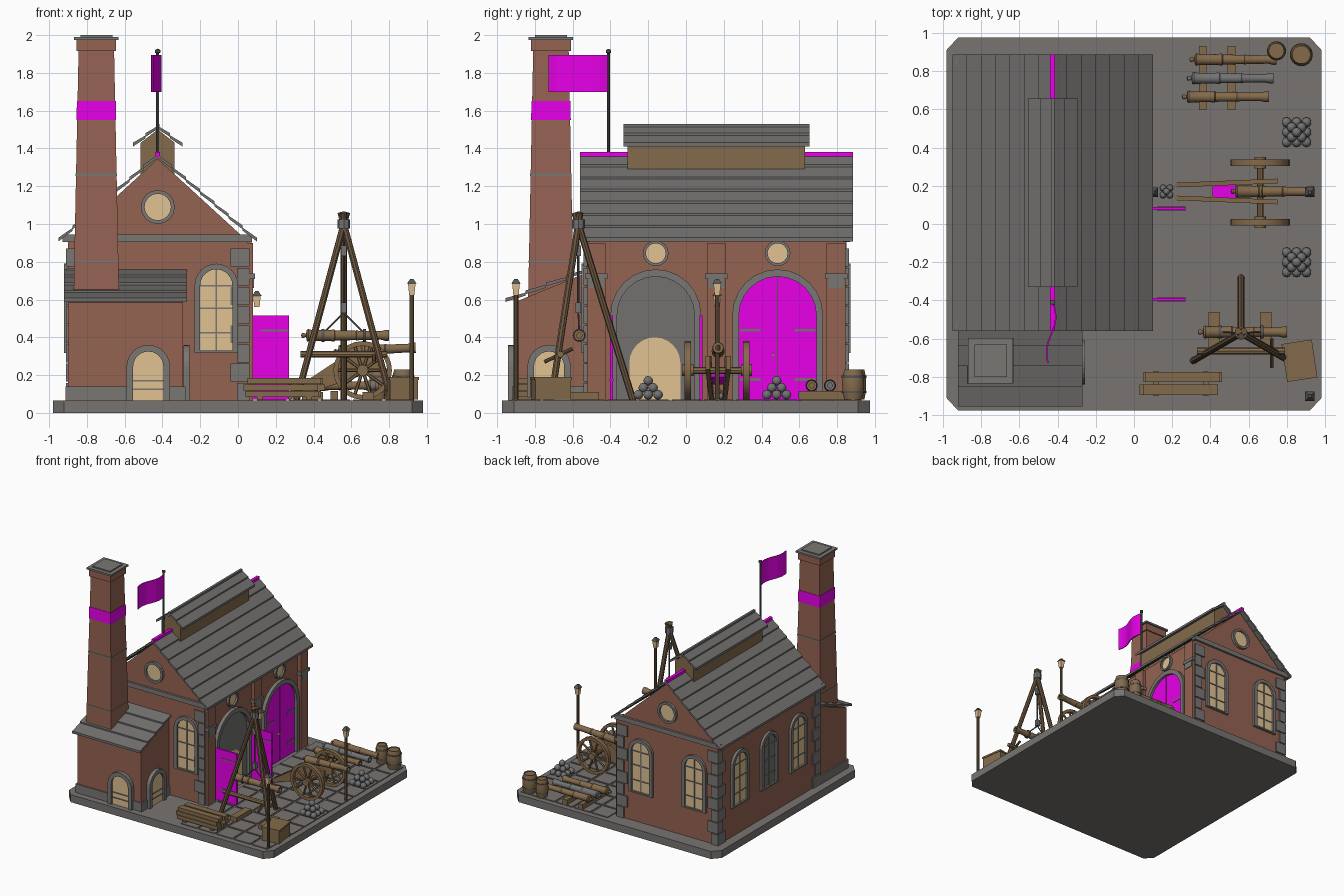
import bpy, bmesh, math
from mathutils import Vector, Matrix

if "Cube" in bpy.data.objects:
    bpy.data.objects.remove(bpy.data.objects["Cube"])

def material(name, *rgb):
    m = bpy.data.materials.new(name)
    m.use_nodes = True
    m.diffuse_color = (*rgb, 1)
    m.node_tree.nodes["Principled BSDF"].inputs["Base Color"].default_value = (*rgb, 1)
    return m

BRICK = material("brick", .30, .125, .085)
STONE = material("stone", .19, .185, .175)
SLATE = material("slate", .17, .165, .16)
PAVING = material("paving", .185, .175, .165)
WOOD = material("wood", .23, .145, .07)
DARKWOOD = material("dark wood", .15, .095, .05)
IRON = material("iron", .09, .09, .09)
STEEL = material("steel", .17, .17, .175)
GLOW = material("warm glass", .75, .54, .29)
PINK = material("magenta", .8, 0, .8)
BRONZE = WOOD
ROUND = []

def finish(name, bm, mat, smooth=False):
    bmesh.ops.recalc_face_normals(bm, faces=bm.faces)
    me = bpy.data.meshes.new(name)
    bm.to_mesh(me)
    bm.free()
    ob = bpy.data.objects.new(name, me)
    me.materials.append(mat)
    bpy.context.collection.objects.link(ob)
    if smooth:
        ROUND.append(ob)

def box(name, x, y, z, mat, turn=0):
    bm = bmesh.new()
    mid = Vector((sum(x) / 2, sum(y) / 2, sum(z) / 2))
    size = Matrix.Diagonal((x[1] - x[0], y[1] - y[0], z[1] - z[0], 1))
    bmesh.ops.create_cube(bm, size=1, matrix=Matrix.Translation(mid) @ Matrix.Rotation(turn, 4, 'Z') @ size)
    finish(name, bm, mat)

def along(p, q):
    p, q = Vector(p), Vector(q)
    return Matrix.Translation(p) @ (q - p).to_track_quat('Z', 'Y').to_matrix().to_4x4(), (q - p).length

def rod(name, p, q, r, mat, seg=8):
    M, length = along(p, q)
    bm = bmesh.new()
    bmesh.ops.create_cone(bm, cap_ends=True, segments=seg, radius1=r, radius2=r, depth=length,
                          matrix=M @ Matrix.Translation((0, 0, length / 2)))
    finish(name, bm, mat, seg > 6)

def stack(name, x, y, z0, z1, h0, h1, mat):
    # square tapering block with half widths h0 below and h1 above
    bm = bmesh.new()
    M = Matrix.Translation((x, y, (z0 + z1) / 2)) @ Matrix.Rotation(math.pi / 4, 4, 'Z')
    bmesh.ops.create_cone(bm, cap_ends=True, segments=4, radius1=h0 * 2 ** .5, radius2=h1 * 2 ** .5, depth=z1 - z0, matrix=M)
    finish(name, bm, mat)

def lathe(name, profile, p, q, mat, seg=14):
    # profile holds (radius, distance from p towards q)
    bm = bmesh.new()
    vs = [bm.verts.new((r, 0, t)) for r, t in profile]
    es = [bm.edges.new(e) for e in zip(vs, vs[1:])]
    bmesh.ops.spin(bm, geom=vs + es, cent=(0, 0, 0), axis=(0, 0, 1), angle=math.tau, steps=seg)
    bmesh.ops.remove_doubles(bm, verts=bm.verts, dist=1e-4)
    bm.transform(along(p, q)[0])
    finish(name, bm, mat, True)

def prism(name, pts, y0, y1, mat, M=Matrix(), hole=None):
    # outline in local xz, extruded along local y; optional matching inner outline
    bm = bmesh.new()
    outer = [bm.verts.new((x, y0, z)) for x, z in pts]
    if hole:
        inner = [bm.verts.new((x, y0, z)) for x, z in hole]
        n = len(pts)
        faces = [bm.faces.new((outer[i], outer[(i + 1) % n], inner[(i + 1) % n], inner[i])) for i in range(n)]
    else:
        faces = [bm.faces.new(outer)]
    new = bmesh.ops.extrude_face_region(bm, geom=faces)["geom"]
    bmesh.ops.translate(bm, vec=(0, y1 - y0, 0), verts=[v for v in new if isinstance(v, bmesh.types.BMVert)])
    bm.transform(M)
    finish(name, bm, mat)

def arch(c, half, base, top, seg=12):
    spring = top - half
    return [(c - half, base)] + [(c - half * math.cos(math.pi * i / seg), spring + half * math.sin(math.pi * i / seg))
                                 for i in range(seg + 1)] + [(c + half, base)]

def disc(c, z, r, seg=16):
    return [(c + r * math.cos(math.tau * i / seg), z + r * math.sin(math.tau * i / seg)) for i in range(seg)]

def wall(x, y, deg):
    return Matrix.Translation((x, y, 0)) @ Matrix.Rotation(math.radians(deg), 4, 'Z')

X0, X1, Y0, Y1, CX, G = -.90, .05, -.53, .85, -.425, .065
FRONT, RIGHT, BACK, LEFT = wall(0, Y0, 0), wall(X1, 0, 90), wall(0, Y1, 180), wall(X0, 0, -90)
UP = Matrix(((1, 0, 0, 0), (0, 0, 1, 0), (0, -1, 0, 0), (0, 0, 0, 1)))  # plan outline, extruded upward

def arched_window(name, c, M, half=.085, base=.33, top=.76, rim=.03, pane=GLOW, bars=(.42, .55, .67), mullion=True):
    prism(name + "_surround", arch(c, half + rim, max(base - .012, G), top + rim), -.022, .01, STONE, M, arch(c, half, base, top))
    prism(name + "_pane", arch(c, half, base, top), -.006, .01, pane, M)
    for z in bars:
        prism(name + "_bar", [(c - half, z), (c + half, z), (c + half, z + .008), (c - half, z + .008)], -.012, 0, STONE, M)
    if mullion:
        prism(name + "_mullion", [(c - .005, base), (c + .005, base), (c + .005, top), (c - .005, top)], -.012, 0, STONE, M)

def round_window(name, c, z, r, M):
    prism(name + "_ring", disc(c, z, r), -.022, .01, STONE, M, disc(c, z, r * .78))
    prism(name + "_pane", disc(c, z, r * .78), -.006, .01, GLOW, M)

def courses(name, top, low, n, y0, y1, M=Matrix()):
    # overlapping slate rows running down a slope
    a, b = Vector(top), Vector(low)
    for i in range(n):
        p, q = a.lerp(b, i / n), a.lerp(b, (i + 1) / n)
        prism(name, [(p.x, p.y + .004), (q.x, q.y + .016), (q.x, q.y - .004), (p.x, p.y - .012)], y0, y1, SLATE, M)

# base and paving
prism("base", [(-.98, -.91), (-.92, -.975), (.92, -.975), (.98, -.91), (.98, .91), (.92, .975), (-.92, .975), (-.98, .91)],
      0, -G, PAVING, UP)
for i in range(5):
    for j in range(11):
        x, y = .1 + .17 * i, -.925 + .17 * j
        box("paving_slab", (x, min(x + .153, .93)), (y, y + .153), (G - .01, .072), PAVING)

# main hall with stone corners and gables
prism("hall", [(X0, G), (X1, G), (X1, .91), (CX, 1.345), (X0, .91)], Y0, Y1, BRICK)
for side in (-1, 1):
    courses("hall_roof", (CX, 1.362), (CX + side * .525, .912), 7, -.56, .885)
box("ridge_cap", (CX - .013, CX + .013), (-.56, .885), (1.355, 1.38), PINK)
for y in (Y0, Y1):
    box("gable_cornice", (-.93, .075), (y - .018, y + .018), (.905, .945), STONE)
    for x, s in ((X0, 1), (X1, -1)):
        for k in range(8):
            w, d = (.09, .055) if k % 2 else (.055, .09)
            t = 1 if y == Y0 else -1
            xs, ys = sorted((x - s * .01, x + s * w)), sorted((y - t * .012, y + t * d))
            box("corner_stone", xs, ys, (G + k * .1015, G + k * .1015 + .094), STONE)
for M, m in ((FRONT, CX), (BACK, -CX)):
    round_window("gable_window", m, 1.09, .09, M)
arched_window("front_window", -.115, FRONT)
for x in (.17, .68):
    arched_window("back_window", x, BACK)
for y, pane in ((-.56, GLOW), (-.16, SLATE), (.24, GLOW)):
    arched_window("side_window", y, LEFT, pane=pane)

# two arched gateways on the yard side, one closed and one open
for y in (-.16, .485):
    prism("gate_surround", arch(y, .24, G, .76), -.03, .01, STONE, RIGHT, arch(y, .205, G, .722))
    round_window("gate_round_window", y, .845, .068, RIGHT)
prism("closed_gate", arch(.485, .205, G, .722), -.01, .01, PINK, RIGHT)
box("gate_gap", (X1, X1 + .013), (.482, .487), (G, .72), IRON)
box("gate_handle", (X1, X1 + .025), (.455, .465), (.295, .315), GLOW)
for z in (.17, .43):
    for y in (.285, .575):
        box("gate_strap", (X1, X1 + .015), (y, y + .11), (z, z + .014), STEEL)
prism("open_gateway", arch(-.16, .205, G, .722), -.005, .01, SLATE, RIGHT)
prism("furnace_glow", arch(-.165, .135, G, .40), -.012, .01, GLOW, RIGHT)
for y in (-.395, .08):
    box("open_gate_leaf", (X1, .27), (y - .008, y + .008), (.07, .515), PINK)
    for z in (.17, .43):
        box("leaf_strap", (.12, .268), (y - .011, y + .011), (z, z + .012), STEEL)
for y in (-.475, .16, .795):
    box("pilaster", (X1, .08), (y - .05, y + .05), (G, .90), BRICK)
    box("pilaster_capital", (X1, .09), (y - .06, y + .06), (.71, .737), STONE)
    box("pilaster_corbel", (X1, .085), (y - .04, y + .04), (.66, .71), STONE)

# roof lantern
prism("lantern_body", [(-.515, 1.25), (-.335, 1.25), (-.335, 1.43), (CX, 1.50), (-.515, 1.43)], -.31, .63, WOOD)
for side in (-1, 1):
    courses("lantern_roof", (CX, 1.515), (CX + side * .13, 1.415), 2, -.33, .655)
box("lantern_ridge", (CX - .01, CX + .01), (-.33, .655), (1.505, 1.53), SLATE)

# lean-to annex
AX = wall(-.29, 0, 90)
prism("annex", [(-.91, G), (Y0, G), (Y0, .74), (-.91, .585)], 0, .61, BRICK, AX)
prism("annex_plinth", [(-.92, G), (Y0, G), (Y0, .14), (-.92, .14)], -.012, .622, STONE, AX)
courses("annex_roof", (Y0, .755), (-.955, .592), 4, -.02, .63, AX)
arched_window("annex_front_opening", -.475, wall(0, -.92, 0), .08, G, .325, .035, bars=(.12, .165), mullion=False)
arched_window("annex_side_opening", -.725, wall(-.278, 0, 90), .08, G, .325, .035, bars=(.12, .165), mullion=False)

# chimney
for name, z0, z1, h0, h1, mat in (
        ("shaft", .5, 1.92, .123, .094, BRICK), ("band", 1.55, 1.65, .105, .103, PINK),
        ("lower_string", .795, .807, .119, .119, STONE), ("upper_string", 1.255, 1.267, .11, .11, STONE),
        ("crown", 1.915, 1.98, .105, .105, BRICK), ("cap", 1.975, 1.99, .118, .118, STONE),
        ("flue", 1.99, 2.0, .085, .085, STONE)):
    stack("chimney_" + name, -.75, -.715, z0, z1, h0, h1, mat)

# flag
rod("flag_pole", (CX, -.41, 1.36), (CX, -.41, 1.91), .008, IRON)
lathe("flag_finial", [(0, 0), (.014, .007), (.014, .021), (0, .028)], (CX, -.41, 1.90), (CX, -.41, 2), IRON)
wave = [(CX + .018 * math.sin(i * .75) - .003 * i, -.415 - .039 * i) for i in range(9)]
prism("flag", wave + [(x + .008, y) for x, y in reversed(wave)], -1.70, -1.895, PINK, UP)

def gun(name, p, q, r, mat):
    # breech at p, muzzle at q
    L = (Vector(q) - Vector(p)).length
    shape = [(0, -.06), (.4, -.05), (.45, -.03), (.25, 0), (1, .01), (1.12, .03), (1, .05), (.95, .3), (1.05, .31), (1.05, .34),
             (.9, .35), (.82, .6), (.92, .61), (.8, .64), (.75, .9), (.98, .96), (.92, 1), (.45, 1), (.45, .9), (0, .9)]
    lathe(name, [(a * r, t * L) for a, t in shape], p, q, mat)

# gun barrels on a rack
for x in (.36, .51):
    box("rack_beam", (x - .02, x + .02), (.595, .93), (.07, .115), WOOD)
for x, y, mat in ((.315, .86, BRONZE), (.3, .762, STEEL), (.275, .665, BRONZE)):
    gun("rack_gun", (x, y, .145), (x + .43, y, .145), .029, mat)

# field gun
gun("field_gun", (.53, .17, .325), (.94, .17, .345), .031, BRONZE)
rod("axle", (.66, -.02, .225), (.66, .35, .225), .018, WOOD)
for y in (.01, .32):
    lathe("wheel_rim", [(.13, -.017), (.155, -.017), (.155, .017), (.13, .017), (.13, -.017)], (.66, y, .225), (.66, y + 1, .225), WOOD, 24)
    rod("wheel_hub", (.66, y - .03, .225), (.66, y + .03, .225), .03, WOOD, seg=12)
    for k in range(10):
        a = math.tau * k / 10
        rod("spoke", (.66, y, .225), (.66 + .135 * math.cos(a), y, .225 + .135 * math.sin(a)), .009, WOOD, seg=6)
for s in (-1, 1):
    prism("carriage_cheek", [(-.54, .07), (-.48, .07), (0, .23), (0, .30), (-.19, .30)], -.012, .012, WOOD,
          Matrix.Translation((.75, .17 + s * .055, 0)) @ Matrix.Rotation(s * .04, 4, 'Z'))
prism("ammunition_chest", [(.41, .15), (.53, .19), (.53, .235), (.41, .195)], .125, .215, PINK)

# shot piles
def shot_pile(x, y, n, r):
    for layer in range(n):
        m = n - layer
        for i in range(m):
            for j in range(m):
                bm = bmesh.new()
                pos = (x + (i - (m - 1) / 2) * 2 * r, y + (j - (m - 1) / 2) * 2 * r, .07 + r + layer * r * 1.414)
                bmesh.ops.create_icosphere(bm, subdivisions=2, radius=r, matrix=Matrix.Translation(pos))
                finish("shot", bm, STEEL, True)
shot_pile(.85, .48, 3, .026)
shot_pile(.85, -.2, 3, .026)
shot_pile(.17, .17, 2, .018)

# hoist tripod with a slung barrel
top = Vector((.56, -.57, 1.0))
for deg in (90, 210, 330):
    a = math.radians(deg)
    foot = Vector((.56 + .29 * math.cos(a), -.57 + .29 * math.sin(a), .065))
    rod("tripod_leg", foot, top + (top - foot) * .065, .018, DARKWOOD)
rod("tripod_collar", (.56, -.57, .975), (.56, -.57, 1.025), .034, STEEL)
rod("hoist_chain", (.56, -.57, .53), (.56, -.57, 1), .006, IRON, seg=6)
for z in (.83, .53):
    box("pulley_block", (.545, .575), (-.585, -.555), (z, z + .055), STEEL)
gun("slung_gun", (.36, -.565, .41), (.80, -.565, .41), .031, BRONZE)
for x in (.45, .67):
    rod("sling", (.56, -.57, .53), (x, -.565, .42), .005, IRON, seg=6)
    lathe("sling_loop", [(.03, -.008), (.035, -.008), (.035, .008), (.03, .008)], (x, -.565, .41), (x + 1, -.565, .41), IRON)
rod("windlass", (.33, -.665, .31), (.79, -.665, .31), .018, WOOD)
rod("windlass_crank", (.72, -.75, .27), (.72, -.60, .34), .01, DARKWOOD)
for x in (.42, .69):
    box("cradle", (x - .03, x + .03), (-.66, -.46), (.07, .11), WOOD)

# timber stack, crate and casks
for x in (.1, .36):
    box("timber_bearer", (x, x + .03), (-.90, -.77), (.07, .085), WOOD)
for k in range(6):
    x, y, z = .05 + .01 * (k % 3) - .02 * (k % 2), -.80 - .067 * (k % 2), .085 + k // 2 * .034
    box("timber", (x, x + .39), (y - .027, y + .027), (z, z + .031), WOOD)
box("crate", (.79, .94), (-.81, -.62), (.07, .18), WOOD, .15)
box("crate_lid", (.785, .945), (-.815, -.615), (.175, .19), WOOD, .15)
for x, y, r in ((.745, .905, .05), (.875, .885, .06)):
    z = .07
    lathe("cask", [(0, .15), (r * .8, .15), (r * .8, .16), (r * .97, .12), (r, .08), (r * .97, .04), (r * .8, 0), (0, 0)], (x, y, z), (x, y, 1), WOOD)
    for t in (.035, .115):
        rod("cask_hoop", (x, y, z + t), (x, y, z + t + .012), r * 1.01, IRON, seg=14)

# lamps
def lamp(x, y, z):
    stack("lamp_glass", x, y, z, z + .06, .014, .02, GLOW)
    stack("lamp_cap", x, y, z + .06, z + .085, .025, .008, IRON)
for y in (.165, -.9):
    rod("lamp_post", (.92, y, .06), (.92, y, .625), .012, DARKWOOD)
    lamp(.92, y, .625)
lamp(.1, .165, .56)

for ob in bpy.context.selected_objects:
    ob.select_set(False)
for ob in ROUND:
    ob.select_set(True)
bpy.context.view_layer.objects.active = ROUND[0]
bpy.ops.object.shade_smooth_by_angle(angle=math.radians(35))
